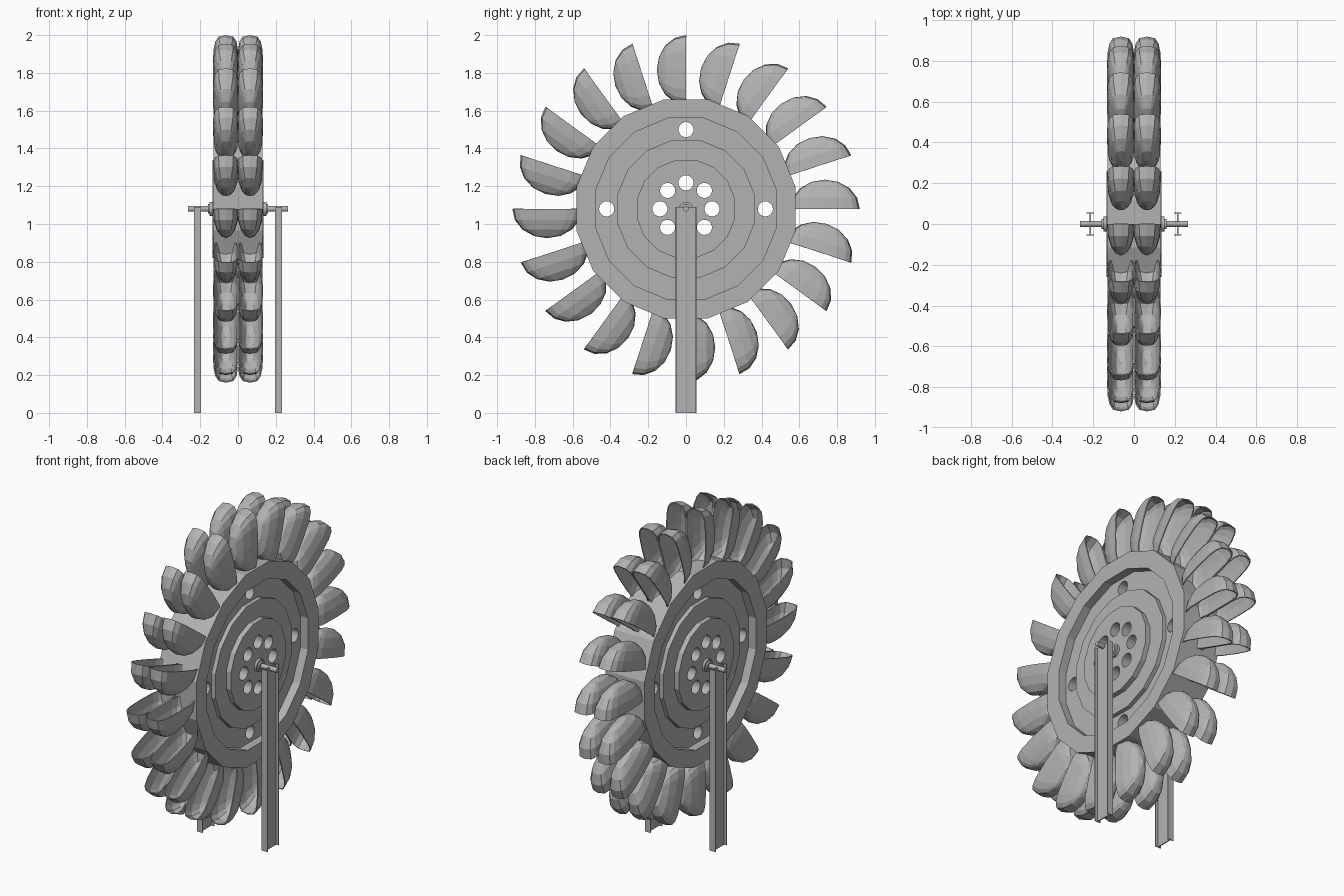
import bpy, bmesh, math
from mathutils import Matrix, Vector

if "Cube" in bpy.data.objects:
    bpy.data.objects.remove(bpy.data.objects["Cube"])

HUB = 1.08            # height of the wheel axis
steel = bpy.data.materials.new("grey steel")
steel.diffuse_color = (0.45, 0.45, 0.45, 1)
steel.use_nodes = True
steel.node_tree.nodes["Principled BSDF"].inputs["Base Color"].default_value = steel.diffuse_color


def finish(name, bm):
    me = bpy.data.meshes.new(name)
    bm.to_mesh(me)
    bm.free()
    me.materials.append(steel)
    ob = bpy.data.objects.new(name, me)
    bpy.context.collection.objects.link(ob)
    return ob


def lathe(name, profile, n):
    """Closed solid turned around the x axis; profile = (x, apothem) from -x to +x."""
    bm = bmesh.new()
    k = 1 / math.cos(math.pi / n)
    rings = []
    for x, r in profile:
        rings.append([bm.verts.new((x, -r * k * math.sin(a), HUB + r * k * math.cos(a)))
                      for a in ((j + 0.5) * 2 * math.pi / n for j in range(n))])
    for p, q in zip(rings, rings[1:]):
        for j in range(n):
            bm.faces.new((p[j], p[(j + 1) % n], q[(j + 1) % n], q[j]))
    bm.faces.new(rings[0])
    bm.faces.new(rings[-1])
    bmesh.ops.recalc_face_normals(bm, faces=bm.faces)
    return finish(name, bm)


# wheel body: 16-sided, with a groove and stepped centre on both sides
side = [(0.135, 0.26), (0.105, 0.26), (0.105, 0.365), (0.08, 0.365), (0.08, 0.48),
        (0.13, 0.48), (0.13, 0.58)]
wheel = lathe("wheel_disc", [(-x, r) for x, r in side] + side[::-1], 16)

# through holes: eight near the hub, four in the groove
bm = bmesh.new()
for count, radius in ((8, 0.138), (4, 0.42)):
    for i in range(count):
        a = i * 2 * math.pi / count
        m = Matrix.Translation((0, radius * math.sin(a), HUB + radius * math.cos(a))) \
            @ Matrix.Rotation(math.pi / 2, 4, 'Y')
        bmesh.ops.create_cone(bm, cap_ends=True, segments=20, radius1=0.04,
                              radius2=0.04, depth=0.6, matrix=m)
cutter = finish("hole_cutter", bm)
cutter.hide_render = True
mod = wheel.modifiers.new("holes", 'BOOLEAN')
mod.object, mod.operation, mod.solver = cutter, 'DIFFERENCE', 'EXACT'
bpy.context.view_layer.objects.active = wheel
bpy.ops.object.modifier_apply(modifier=mod.name)
bpy.data.objects.remove(cutter)

# hub collars and shaft
lathe("hub_collar", [(-0.16, 0.025), (-0.15, 0.025), (-0.15, 0.037), (0.15, 0.037),
                     (0.15, 0.025), (0.16, 0.025)], 20)
lathe("shaft", [(-0.265, 0.014), (0.265, 0.014)], 16)

# twin-cup buckets: half of a rounded bowl, mirrored, repeated around the rim
SEG, RINGS = 16, 4
bm = bmesh.new()


def spow(v, e):
    return math.copysign(abs(v) ** e, v)


def cup(a, sx):
    radial = Vector((0, -math.sin(a), math.cos(a)))
    tang = Vector((0, -math.cos(a), -math.sin(a)))

    def point(x, r, t):
        return bm.verts.new(Vector((sx * max(x, 0.0), 0, HUB)) + radial * r + tang * t)

    def face(*vs):
        bm.faces.new(vs if sx > 0 else vs[::-1])

    rings = []
    for k in range(RINGS):
        phi = k * math.pi / 2 / RINGS
        c, s = math.cos(phi), math.sin(phi)
        rings.append([point(0.064 + 0.0695 * c * spow(math.cos(b), 0.6),
                            0.735 + 0.185 * c * spow(math.sin(b), 0.6), 0.155 * s)
                      for b in (j * 2 * math.pi / SEG for j in range(SEG))])
    top = point(0.064, 0.735, 0.155)
    for j in range(SEG):
        i = (j + 1) % SEG
        for p, q in zip(rings, rings[1:]):
            face(p[j], p[i], q[i], q[j])
        face(rings[-1][j], rings[-1][i], top)


for n in range(20):
    for sx in (1, -1):
        cup(n * math.pi / 10, sx)
buckets = finish("buckets", bm)
shell = buckets.modifiers.new("thickness", 'SOLIDIFY')
shell.thickness, shell.offset = 0.006, -1

# two I-beam posts
for name, sx in (("right_post", 1), ("left_post", -1)):
    bm = bmesh.new()
    for y, w, d in ((0, 0.006, 0.102), (0.053, 0.038, 0.005), (-0.053, 0.038, 0.005)):
        bmesh.ops.create_cube(bm, size=1, matrix=Matrix.Translation((sx * 0.215, y, 0.545))
                              @ Matrix.Diagonal((w, d, 1.09, 1)))
    finish(name, bm)
